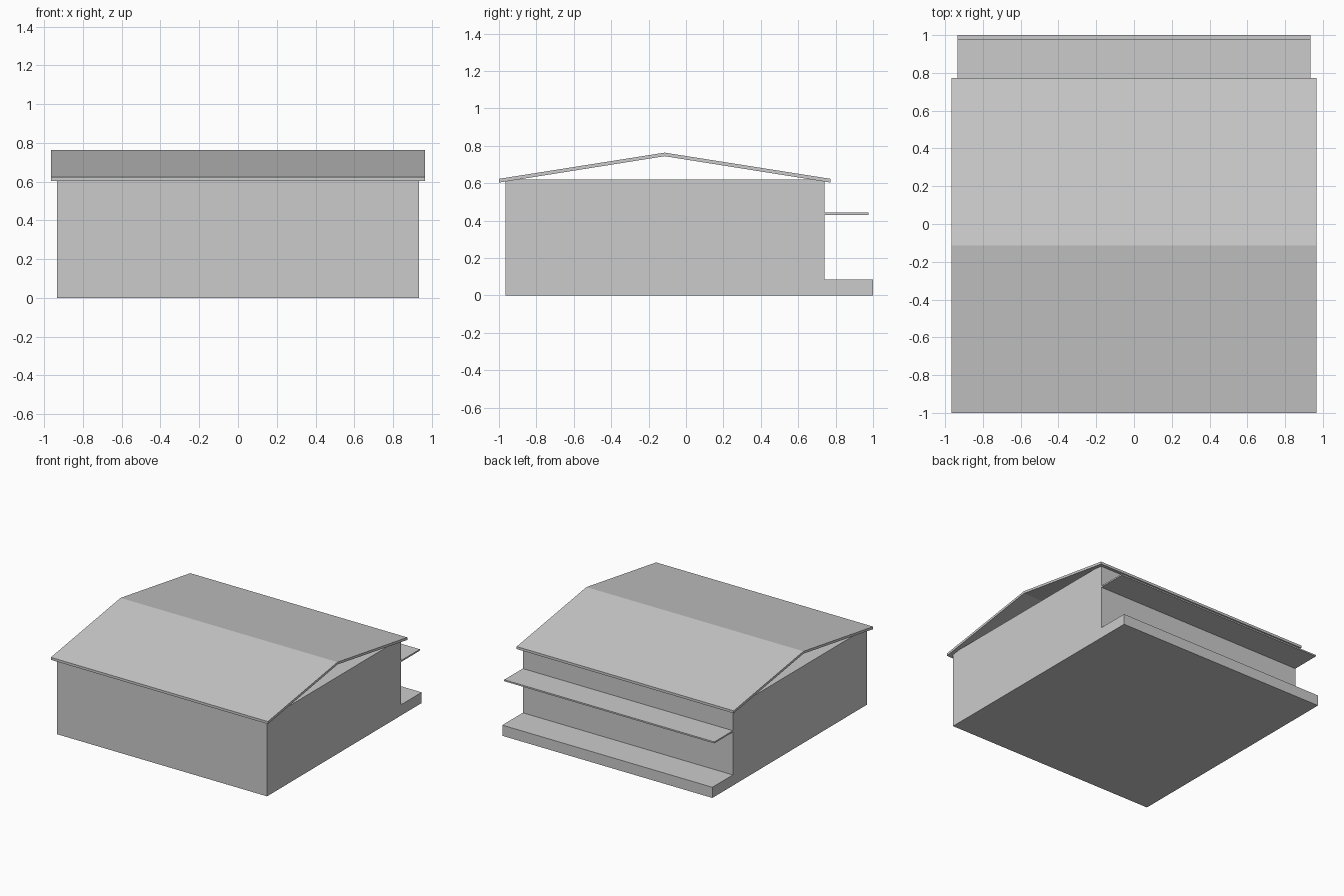
import bpy, bmesh

if "Cube" in bpy.data.objects:
    bpy.data.objects.remove(bpy.data.objects["Cube"])


def extrude_profile(name, points, half_width):
    """Extrude a closed (y, z) profile along x, centred on x = 0."""
    bm = bmesh.new()
    face = bm.faces.new([bm.verts.new((-half_width, y, z)) for y, z in points])
    result = bmesh.ops.extrude_face_region(bm, geom=[face])
    moved = [g for g in result["geom"] if isinstance(g, bmesh.types.BMVert)]
    bmesh.ops.translate(bm, verts=moved, vec=(2 * half_width, 0, 0))
    bmesh.ops.recalc_face_normals(bm, faces=bm.faces)
    mesh = bpy.data.meshes.new(name)
    bm.to_mesh(mesh)
    bm.free()
    obj = bpy.data.objects.new(name, mesh)
    bpy.context.collection.objects.link(obj)
    return obj


HALF = 0.935           # half width of the building
BACK = 0.74            # back wall position

# Closed building block with the low loading step at the back
extrude_profile("building_body", [
    (-0.966, 0), (1.0, 0), (1.0, 0.086), (BACK, 0.086),
    (BACK, 0.62), (-0.966, 0.62)], HALF)

# Thin flat canopy over the step
extrude_profile("canopy", [
    (BACK, 0.43), (0.976, 0.43), (0.976, 0.442), (BACK, 0.442)], HALF)

# Thin gabled roof sheet, open at the gable ends
extrude_profile("roof", [
    (-1.0, 0.603), (-0.114, 0.744), (0.773, 0.603),
    (0.773, 0.623), (-0.114, 0.763), (-1.0, 0.623)], 0.966)
